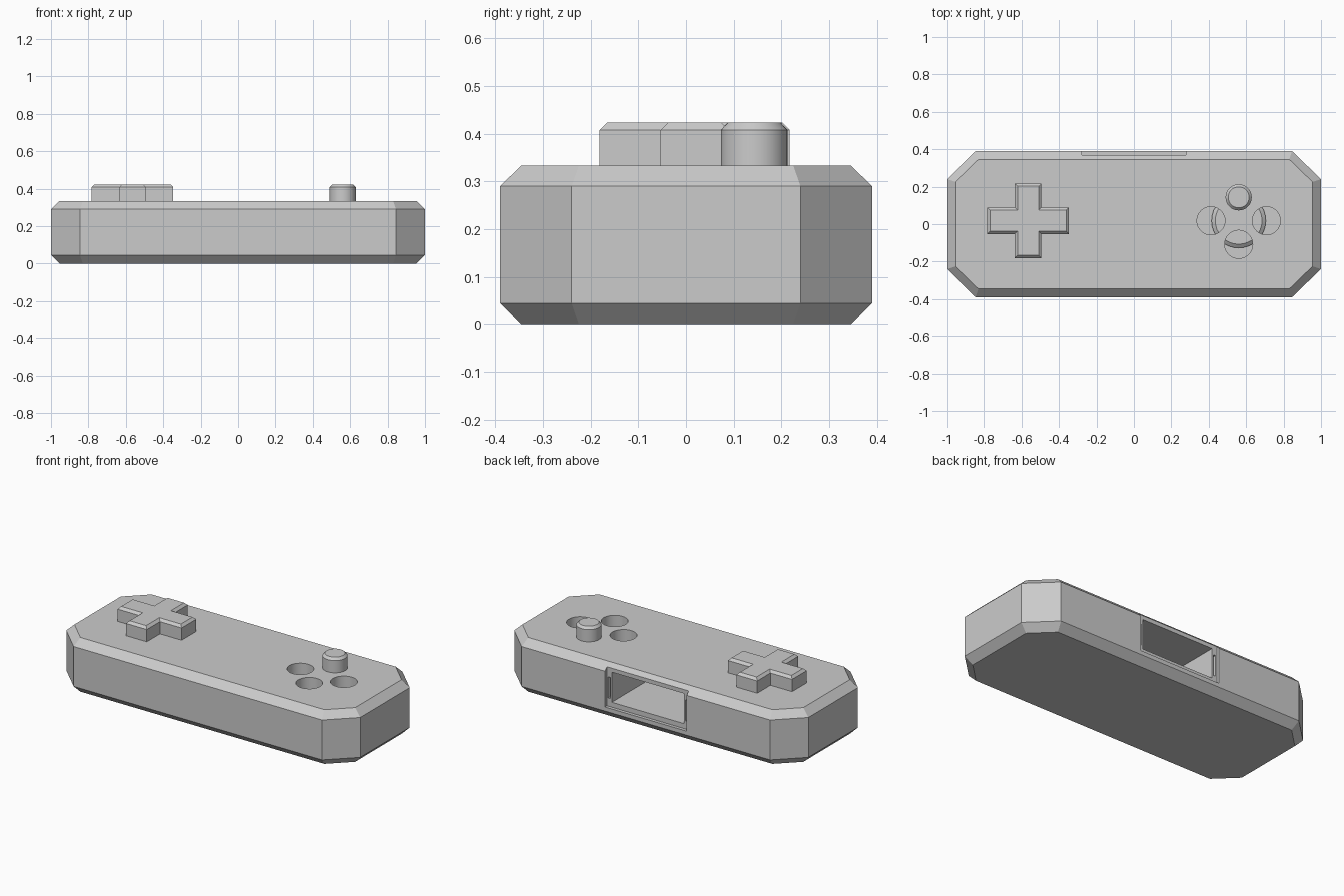
import bpy
import bmesh
import math

cube = bpy.data.objects.get("Cube")
if cube:
    bpy.data.objects.remove(cube, do_unlink=True)

grey = bpy.data.materials.new("plain_grey")
grey.use_nodes = True
grey.diffuse_color = (0.6, 0.6, 0.6, 1)
grey.node_tree.nodes["Principled BSDF"].inputs["Base Color"].default_value = (0.6, 0.6, 0.6, 1)


def loft(name, rings):
    """Solid through matching outlines, given as (z, [(x, y), ...])."""
    bm = bmesh.new()
    loops = [[bm.verts.new((x, y, z)) for x, y in outline] for z, outline in rings]
    n = len(loops[0])
    for low, high in zip(loops, loops[1:]):
        for i in range(n):
            j = (i + 1) % n
            bm.faces.new((low[i], low[j], high[j], high[i]))
    bm.faces.new(loops[0][::-1])
    bm.faces.new(loops[-1])
    bmesh.ops.recalc_face_normals(bm, faces=bm.faces)
    mesh = bpy.data.meshes.new(name)
    bm.to_mesh(mesh)
    bm.free()
    mesh.materials.append(grey)
    obj = bpy.data.objects.new(name, mesh)
    bpy.context.collection.objects.link(obj)
    return obj


def octagon(x, y, cut_x, cut_y):
    return [(x, -cut_y), (x, cut_y), (cut_x, y), (-cut_x, y),
            (-x, cut_y), (-x, -cut_y), (-cut_x, -y), (cut_x, -y)]


def circle(cx, cy, r, n=32):
    return [(cx + r * math.cos(math.tau * i / n), cy + r * math.sin(math.tau * i / n))
            for i in range(n)]


def cross(cx, cy, lx, ly, w):
    quarter = [(lx, -w), (lx, w), (w, w), (w, ly), (-w, ly), (-w, w)]
    return [(cx + s * x, cy + s * y) for s in (1, -1) for x, y in quarter]


def box(name, x0, x1, y0, y1, z0, z1):
    outline = [(x0, y0), (x1, y0), (x1, y1), (x0, y1)]
    return loft(name, [(z0, outline), (z1, outline)])


def select(obj):
    bpy.ops.object.select_all(action='DESELECT')
    obj.select_set(True)
    bpy.context.view_layer.objects.active = obj


def carve(target, cutter):
    """Subtract the cutter, then discard it."""
    cutter.hide_render = True
    mod = target.modifiers.new("cut", 'BOOLEAN')
    mod.operation = 'DIFFERENCE'
    mod.solver = 'EXACT'
    mod.object = cutter
    select(target)
    bpy.ops.object.modifier_apply(modifier=mod.name)
    bpy.data.objects.remove(cutter, do_unlink=True)


def smooth(obj):
    select(obj)
    bpy.ops.object.shade_smooth_by_angle(angle=math.radians(30))


# Chamfered shell
wide = octagon(1, 0.39, 0.845, 0.24)
narrow = octagon(0.955, 0.346, 0.83, 0.225)
body = loft("body", [(0, narrow), (0.045, wide), (0.29, wide), (0.333, narrow)])

# Back slot: shallow outer recess, deep inner pocket, slits beside it
carve(body, box("recess_cutter", -0.278, 0.278, 0.37, 0.5, 0.07, 0.4))
carve(body, box("pocket_cutter", -0.245, 0.245, 0.03, 0.5, 0.1, 0.285))
for side in (-1, 1):
    xs = sorted((side * 0.256, side * 0.27))
    carve(body, box("slit_cutter", *xs, 0.32, 0.5, 0.12, 0.25))

# Three open button wells around a shared centre
centre_x, centre_y, spread = 0.56, 0.018, 0.148
for turn in (0, 2, 3):
    a = turn * math.pi / 2
    well = circle(centre_x + spread * math.cos(a),
                  centre_y + spread * 0.85 * math.sin(a) if turn == 3 else centre_y, 0.075)
    carve(body, loft("well_cutter", [(0.2, well), (0.4, well)]))
smooth(body)

# Disc that shows at the bottom of the wells
disc = loft("button_disc", [(z, circle(centre_x, centre_y, r))
                            for z, r in ((0.19, 0.145), (0.23, 0.145), (0.245, 0.125))])
smooth(disc)

# Remaining round button
button = loft("round_button", [(z, circle(centre_x, 0.143, r))
                               for z, r in ((0.25, 0.07), (0.408, 0.07), (0.423, 0.056))])
smooth(button)

# Cross-shaped pad
loft("direction_pad", [(z, cross(-0.565, 0.018, 0.218 - d, 0.199 - d, 0.071 - d))
                       for z, d in ((0.3, 0), (0.408, 0), (0.423, 0.015))])
